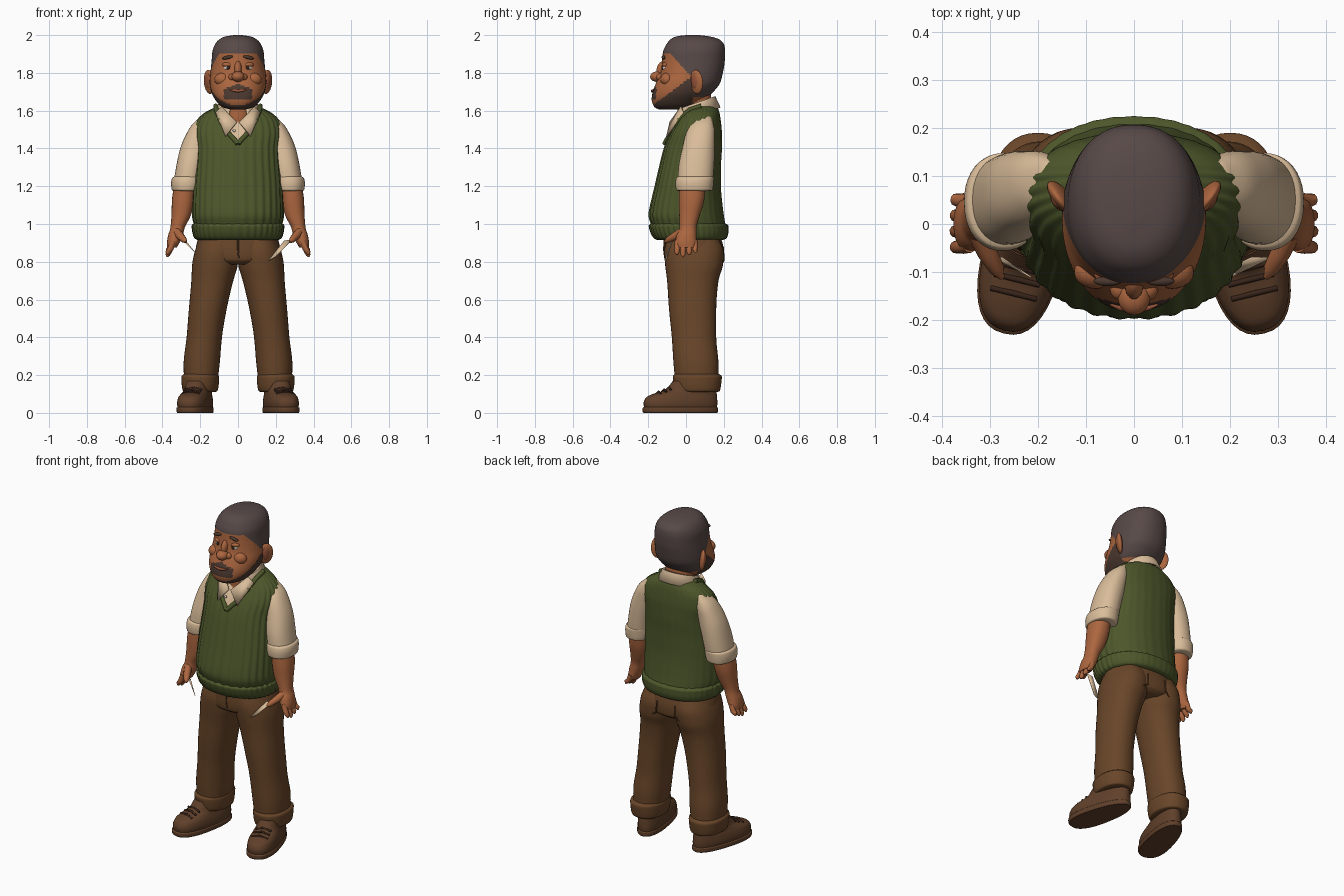
import bpy, bmesh, math
from mathutils import Vector

if "Cube" in bpy.data.objects:
    bpy.data.objects.remove(bpy.data.objects["Cube"])


def material(name, code):
    """Flat material from an sRGB hex code."""
    srgb = [int(code[i:i + 2], 16) / 255 for i in (0, 2, 4)]
    colour = [((c + .055) / 1.055) ** 2.4 for c in srgb] + [1]
    m = bpy.data.materials.new(name)
    m.use_nodes = True
    m.diffuse_color = colour
    m.node_tree.nodes["Principled BSDF"].inputs["Base Color"].default_value = colour
    return m


SKIN = material("skin", "AC663F")
HAIR = material("hair", "574947")
BEARD = material("beard", "4C3930")
SHIRT = material("cream shirt", "DABD9A")
VEST = material("green vest", "4C562A")
TROUSER = material("brown trousers", "694629")
SHOE = material("brown leather", "60402A")
WHITE = material("eye white", "E4DCD2")
DARK = material("dark brown", "38241A")
LIP = material("lips", "96543A")


def finish(obj, *mats):
    for m in mats:
        obj.data.materials.append(m)
    bpy.ops.object.select_all(action="DESELECT")
    obj.select_set(True)
    bpy.context.view_layer.objects.active = obj
    bpy.ops.object.shade_smooth_by_angle(angle=math.radians(50))
    return obj


def mesh_object(name, bm, *mats):
    bmesh.ops.recalc_face_normals(bm, faces=bm.faces)
    me = bpy.data.meshes.new(name)
    bm.to_mesh(me)
    bm.free()
    obj = bpy.data.objects.new(name, me)
    bpy.context.collection.objects.link(obj)
    return finish(obj, *mats)


def smooth_keys(keys, steps):
    """Interpolate between key rings without overshoot."""
    def slope(i, k):
        before = keys[i][k] - keys[i - 1][k] if i > 0 else None
        after = keys[i + 1][k] - keys[i][k] if i + 1 < len(keys) else None
        if before is None or after is None:
            return after if before is None else before
        return 2 * before * after / (before + after) if before * after > 0 else 0
    out = []
    for i in range(len(keys) - 1):
        for j in range(steps):
            t = j / steps
            h = t * t * (3 - 2 * t)
            out.append([a + (b - a) * h + slope(i, k) * t * (1 - t) ** 2
                        - slope(i + 1, k) * t * t * (1 - t)
                        for k, (a, b) in enumerate(zip(keys[i], keys[i + 1]))])
    return out + [list(keys[-1])]


def loft(name, keys, mats, side=1, seg=40, steps=4, power=2.2, rib=0, rule=None):
    """Stack rounded rings (z, x low, x high, y front, y back)."""
    bm = bmesh.new()
    rings = []
    for z, xa, xb, ya, yb in smooth_keys(keys, steps):
        ring = []
        for i in range(seg):
            a = math.tau * i / seg
            c, s = math.cos(a), math.sin(a)
            grow = 1 + rib * math.cos(seg / 6 * a) * (1 if s < .3 else .25)
            x = (xa + xb) / 2 + (xb - xa) / 2 * grow * math.copysign(abs(c) ** (2 / power), c)
            y = (ya + yb) / 2 + (yb - ya) / 2 * grow * math.copysign(abs(s) ** (2 / power), s)
            ring.append(bm.verts.new((x * side, y, z)))
        rings.append(ring)
    for low, high in zip(rings, rings[1:]):
        for i in range(seg):
            j = (i + 1) % seg
            bm.faces.new((low[i], low[j], high[j], high[i]))
    bm.faces.new(rings[0])
    bm.faces.new(rings[-1])
    if rule:
        for f in bm.faces:
            f.material_index = rule(*f.calc_center_median())
    return mesh_object(name, bm, *mats)


def even(keys):
    """Expand (z, half width, front, back) to full rings."""
    return [(z, -w, w, front, back) for z, w, front, back in keys]


def ball(name, place, size, mat, turn=(0, 0, 0)):
    bpy.ops.mesh.primitive_uv_sphere_add(segments=24, ring_count=14, radius=1,
                                         location=place, rotation=turn)
    obj = bpy.context.object
    obj.name, obj.scale = name, size
    return finish(obj, mat)


def tube(name, points, radii, mat, side=1):
    curve = bpy.data.curves.new(name, "CURVE")
    curve.dimensions, curve.bevel_depth, curve.bevel_resolution = "3D", 1, 3
    curve.use_fill_caps = True
    sp = curve.splines.new("POLY")
    sp.points.add(len(points) - 1)
    for p, (x, y, z), r in zip(sp.points, points, radii):
        p.co, p.radius = (x * side, y, z, 1), r
    obj = bpy.data.objects.new(name, curve)
    bpy.context.collection.objects.link(obj)
    bpy.ops.object.select_all(action="DESELECT")
    obj.select_set(True)
    bpy.context.view_layer.objects.active = obj
    bpy.ops.object.convert(target="MESH")
    return finish(bpy.context.object, mat)


def plate(name, points, mat, thick, side=1):
    bm = bmesh.new()
    bm.faces.new([bm.verts.new((x * side, y, z)) for x, y, z in points])
    obj = mesh_object(name, bm, mat)
    mod = obj.modifiers.new("thickness", "SOLIDIFY")
    mod.thickness, mod.offset = thick, 0
    return obj


# Head with hair and beard regions
def head_rule(x, y, z):
    if y > .035:
        return 1 if z > 1.675 else 0
    if z > 1.905 - max(0, y + .085) * 1.1:
        return 1
    cheek = 1.715 + (y + .06) * .75
    moustache = y < -.1 and abs(x) < .075 and 1.66 < z < 1.74 - abs(x) * .35
    return 2 if z < cheek or moustache else 0


loft("head", even([
    (1.605, .035, -.14, -.04), (1.62, .085, -.168, .05), (1.66, .122, -.182, .1),
    (1.70, .142, -.176, .145), (1.75, .15, -.157, .182), (1.80, .146, -.135, .195),
    (1.86, .14, -.127, .205), (1.91, .136, -.122, .207), (1.945, .125, -.107, .203),
    (1.975, .102, -.085, .18), (1.993, .066, -.05, .125), (2.0, .02, 0, .07)]),
    [SKIN, HAIR, BEARD], seg=96, steps=6, rule=head_rule)
loft("neck", even([(1.48, .085, -.04, .14), (1.56, .08, -.045, .14), (1.70, .085, -.04, .13)]), [SKIN])

# Face features
ball("nose_tip", (0, -.152, 1.78), (.034, .038, .028), SKIN)
ball("nose_bridge", (0, -.125, 1.82), (.02, .03, .045), SKIN, (-.3, 0, 0))
tube("mouth", [(x, -.178 + x * x * 4, 1.704 + x * x * 4) for x in (-.05, -.03, 0, .03, .05)],
     (.002, .006, .008, .006, .002), LIP)
for s, label in ((1, "left"), (-1, "right")):
    ball(label + "_nostril", (s * .03, -.135, 1.777), (.02, .023, .019), SKIN)
    ball(label + "_cheek", (s * .08, -.1, 1.765), (.045, .035, .036), SKIN)
    ball(label + "_eye", (s * .053, -.1, 1.829), (.025, .025, .022), WHITE)
    ball(label + "_iris", (s * .051, -.121, 1.828), (.011, .007, .012), DARK)
    ball(label + "_eyelid", (s * .053, -.1, 1.843), (.031, .027, .016), SKIN)
    ball(label + "_eyebrow", (s * .055, -.119, 1.882), (.03, .01, .009), BEARD, (0, s * .2, 0))
    ball(label + "_ear", (s * .152, .055, 1.752), (.017, .042, .064), SKIN, (0, s * .1, -s * .65))
    ball(label + "_ear_hollow", (s * .158, .046, 1.755), (.011, .022, .042), LIP, (0, s * .1, -s * .65))


# Knitted vest with the shirt showing in the neckline
def vest_rule(x, y, z):
    if y > .04 or abs(x) > (z - 1.425) * .8 or abs(x) > .11:
        return 0
    return 2 if abs(x) < (z - 1.53) * .5 else 1


loft("vest", even([
    (1.0, .232, -.185, .208), (1.05, .24, -.197, .2), (1.2, .236, -.165, .185),
    (1.3, .228, -.142, .185), (1.4, .223, -.117, .19), (1.48, .232, -.085, .19),
    (1.54, .22, -.05, .185), (1.585, .18, -.02, .178), (1.61, .135, 0, .17),
    (1.63, .09, .02, .15)]), [VEST, SHIRT, SKIN], seg=180, steps=6, rib=.014, rule=vest_rule)
loft("vest_hem", even([
    (.915, .21, -.15, .195), (.925, .228, -.168, .214), (.96, .24, -.188, .224),
    (.99, .243, -.195, .224), (1.005, .23, -.18, .205)]), [VEST], seg=240, rib=.012)
for s in (1, -1):
    tube("neckline_trim", [(0, -.112, 1.425), (.055, -.08, 1.485), (.095, -.035, 1.555),
                           (.115, .02, 1.605), (.118, .08, 1.625)], [.013] * 5, VEST, s)

# Shirt collar: tilted band plus two front points
bm = bmesh.new()
loops = []
for wide, drop in ((.084, .03), (.1, .035), (.128, -.025)):
    loop = []
    for i in range(33):
        a = math.radians(-65 + 310 * i / 32)
        lift = 1.607 + .035 * math.sin(a) + drop
        loop.append(bm.verts.new((wide * math.cos(a), .055 + wide * math.sin(a), lift)))
    loops.append(loop)
for inner, outer in zip(loops, loops[1:]):
    for i in range(32):
        bm.faces.new((inner[i], inner[i + 1], outer[i + 1], outer[i]))
collar = mesh_object("collar", bm, SHIRT)
collar.modifiers.new("thickness", "SOLIDIFY").thickness = .008
for s in (1, -1):
    plate("collar_point", [(.085, -.025, 1.62), (.118, -.015, 1.59), (.066, -.1, 1.465),
                           (.006, -.083, 1.54)], SHIRT, .009, s)
ball("shirt_button", (-.02, -.093, 1.495), (.008, .006, .008), WHITE)

# Trousers seat
loft("trouser_seat", even([
    (.785, .1, -.08, .17), (.81, .2, -.11, .197), (.86, .225, -.115, .2), (.95, .205, -.11, .18)]), [TROUSER])
tube("fly_seam", [(0, -.116, .92), (0, -.117, .86), (.004, -.112, .82)], [.004] * 3, TROUSER)

for s, label in ((1, "left"), (-1, "right")):
    # Sleeve and rolled cuff
    loft(label + "_sleeve", [
        (1.57, .15, .19, .05, .13), (1.53, .14, .24, .025, .145), (1.48, .145, .272, 0, .152),
        (1.4, .16, .306, -.02, .152), (1.3, .18, .328, -.04, .148), (1.21, .195, .343, -.045, .14)],
        [SHIRT], s)
    loft(label + "_sleeve_cuff", [
        (1.175, .208, .335, -.04, .128), (1.18, .2, .35, -.052, .14), (1.215, .192, .354, -.056, .146),
        (1.245, .19, .348, -.051, .148), (1.252, .2, .335, -.04, .138)], [SHIRT], s)

    # Forearm, palm and fingers
    loft(label + "_forearm", [
        (1.2, .225, .34, -.035, .105), (1.12, .232, .35, -.038, .095), (1.05, .248, .352, -.036, .075),
        (.98, .282, .358, -.034, .055), (.94, .292, .37, -.05, .055), (.9, .31, .376, -.056, .056),
        (.875, .325, .376, -.045, .048)], [SKIN], s)
    for i in range(4):
        y = -.044 + i * .03
        tip = .825 + .012 * abs(i - 1)
        tube(label + "_finger", [(.342, y, .91), (.357, y * 1.05, .87), (.372, y * 1.1, tip + .012),
                                 (.375, y * 1.1, tip)], (.016, .016, .013, .005), SKIN, s)
    tube(label + "_thumb", [(.325, -.02, .96), (.305, -.06, .935), (.285, -.095, .915),
                            (.275, -.112, .905)], (.022, .021, .016, .006), SKIN, s)

    # Thin pale strip beside the hand
    end = Vector((.16, -.11, .805)) if s > 0 else Vector((.215, -.11, .835))
    plate(label + "_pale_strip", [(.285, -.07, .915), (.245, -.07, .912), end, end + Vector((.04, 0, .022))]
          if s > 0 else [(.29, -.07, .91), (.275, -.07, .91), end], SHIRT, .004, s)

    # Trouser leg with turn-up
    loft(label + "_trouser_leg", [
        (.93, .01, .2, -.1, .17), (.85, -.005, .23, -.115, .2), (.78, .002, .243, -.11, .195),
        (.7, .025, .247, -.1, .172), (.55, .06, .26, -.09, .16), (.4, .085, .272, -.075, .16),
        (.26, .097, .288, -.066, .172), (.15, .11, .285, -.055, .17)], [TROUSER], s)
    loft(label + "_turn_up", [
        (.11, .125, .27, -.035, .16), (.115, .11, .29, -.055, .178), (.15, .102, .298, -.066, .186),
        (.19, .1, .3, -.07, .19), (.205, .108, .288, -.06, .178)], [TROUSER], s)

    # Shoe, wider at the toe and turned outward
    upper = loft(label + "_shoe", even([
        (.02, .076, -.195, .195), (.05, .08, -.2, .198), (.08, .076, -.188, .197),
        (.1, .07, -.15, .195), (.12, .066, -.085, .192), (.17, .06, -.04, .18)]), [SHOE], power=2.4)
    sole = loft(label + "_sole", even([
        (0, .078, -.2, .197), (.008, .083, -.205, .202), (.024, .083, -.206, .202),
        (.03, .078, -.2, .197)]), [SHOE], power=2.4)
    laces = [tube(label + "_lace", [(-.045, y, z - .012), (0, y, z), (.045, y, z - .012)],
                  [.006] * 3, DARK) for y, z in ((-.12, .112), (-.09, .123), (-.065, .135))]
    for part in [upper, sole] + laces:
        for v in part.data.vertices:
            v.co.x *= 1 - .6 * v.co.y
        part.rotation_euler.z = s * .24
        part.location = (s * .222, -.028, 0)

# Back pockets
for s in (1, -1):
    tube("back_pocket_seam", [(.06, .196, .88), (.065, .201, .81), (.105, .188, .785),
                              (.15, .172, .81), (.155, .168, .88)], [.004] * 5, TROUSER, s)
